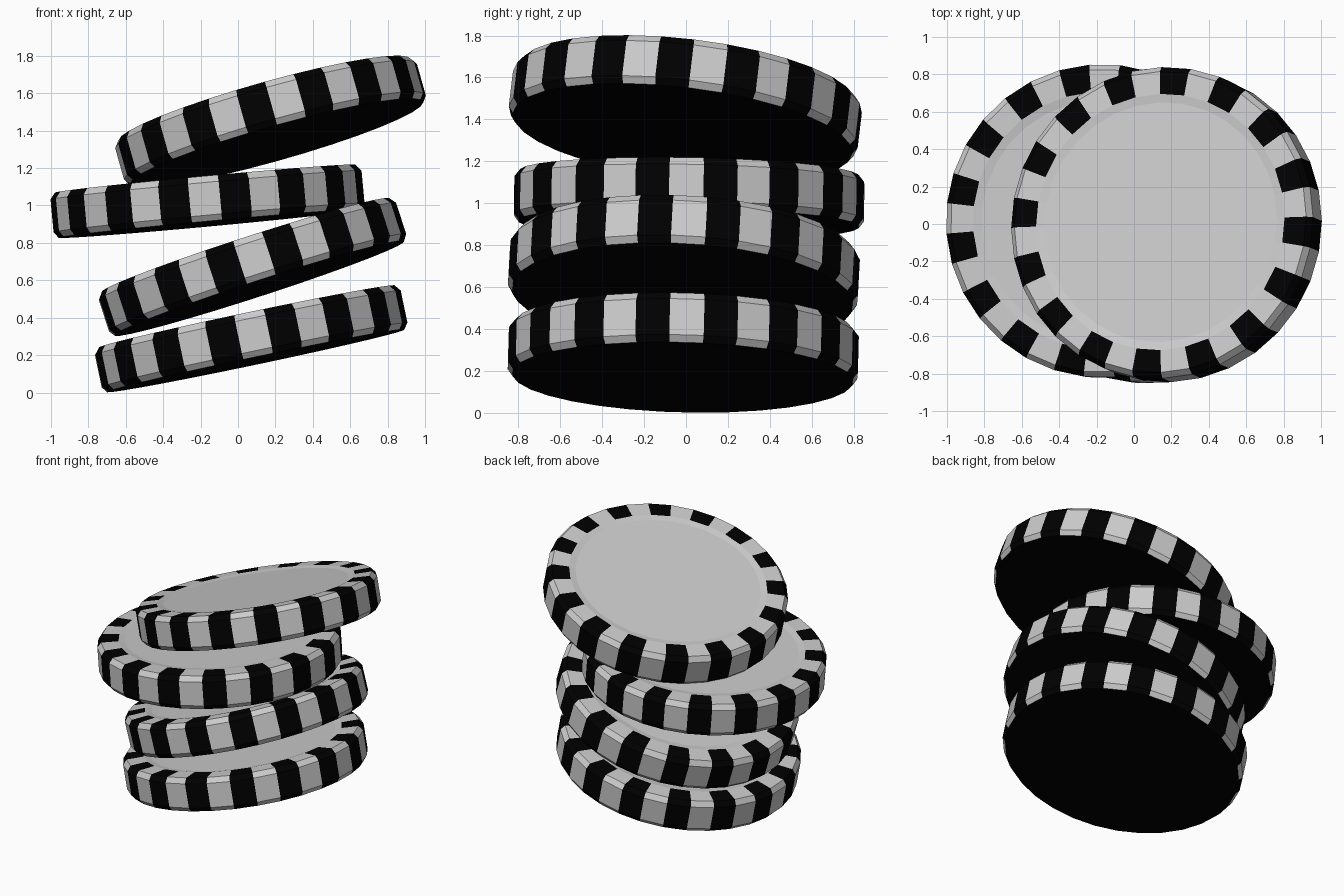
import bpy, bmesh, math
from mathutils import Matrix, Vector

if "Cube" in bpy.data.objects:
    bpy.data.objects.remove(bpy.data.objects["Cube"])

black = bpy.data.materials.new("black")
black.diffuse_color = (0, 0, 0, 1)
black.use_nodes = True
black.node_tree.nodes["Principled BSDF"].inputs["Base Color"].default_value = black.diffuse_color
grey = bpy.data.materials.new("grey")
grey.diffuse_color = (0.8, 0.8, 0.8, 1)
grey.use_nodes = True
grey.node_tree.nodes["Principled BSDF"].inputs["Base Color"].default_value = grey.diffuse_color

SIDES = 32
# half profile (radius, height) from the underside rim to the recessed face
PROFILE = [(0.815, -0.122), (0.838, -0.09), (0.838, 0.085), (0.81, 0.12),
           (0.69, 0.12), (0.645, 0.112)]


def chip(name, centre, slope_x, slope_y, phase):
    bm = bmesh.new()
    rings = []
    for r, z in PROFILE:
        ring = []
        for i in range(SIDES):
            a = math.radians(phase) + math.tau * (i - 0.5) / SIDES
            ring.append(bm.verts.new((r * math.cos(a), r * math.sin(a), z)))
        rings.append(ring)
    # alternating stripes over the edge and top rim
    for k, (lo, hi) in enumerate(zip(rings, rings[1:])):
        for i in range(SIDES):
            j = (i + 1) % SIDES
            f = bm.faces.new((lo[i], lo[j], hi[j], hi[i]))
            f.material_index = 1 if i % 2 == 0 and k < 4 else 0
    # grey inlay and black underside
    bm.faces.new(rings[-1])
    bm.faces.new(rings[0][::-1]).material_index = 1
    mesh = bpy.data.meshes.new(name)
    bm.to_mesh(mesh)
    bm.free()
    mesh.materials.append(grey)
    mesh.materials.append(black)
    ob = bpy.data.objects.new(name, mesh)
    bpy.context.collection.objects.link(ob)
    # lean the chip so its face follows the given slopes
    lean = Vector((0, 0, 1)).rotation_difference(Vector((-slope_x, -slope_y, 1)))
    ob.matrix_world = Matrix.Translation(centre) @ lean.to_matrix().to_4x4()


# stack of four leaning chips, bottom to top
chip("bottom_chip", (0.07, -0.013, 0.289), 0.21, -0.026, 12.3)
chip("lower_middle_chip", (0.077, -0.01, 0.673), 0.325, -0.055, 12.5)
chip("upper_middle_chip", (-0.163, 0.015, 1.024), 0.093, -0.018, 10.3)
chip("top_chip", (0.173, -0.003, 1.45), 0.282, -0.12, 18)
